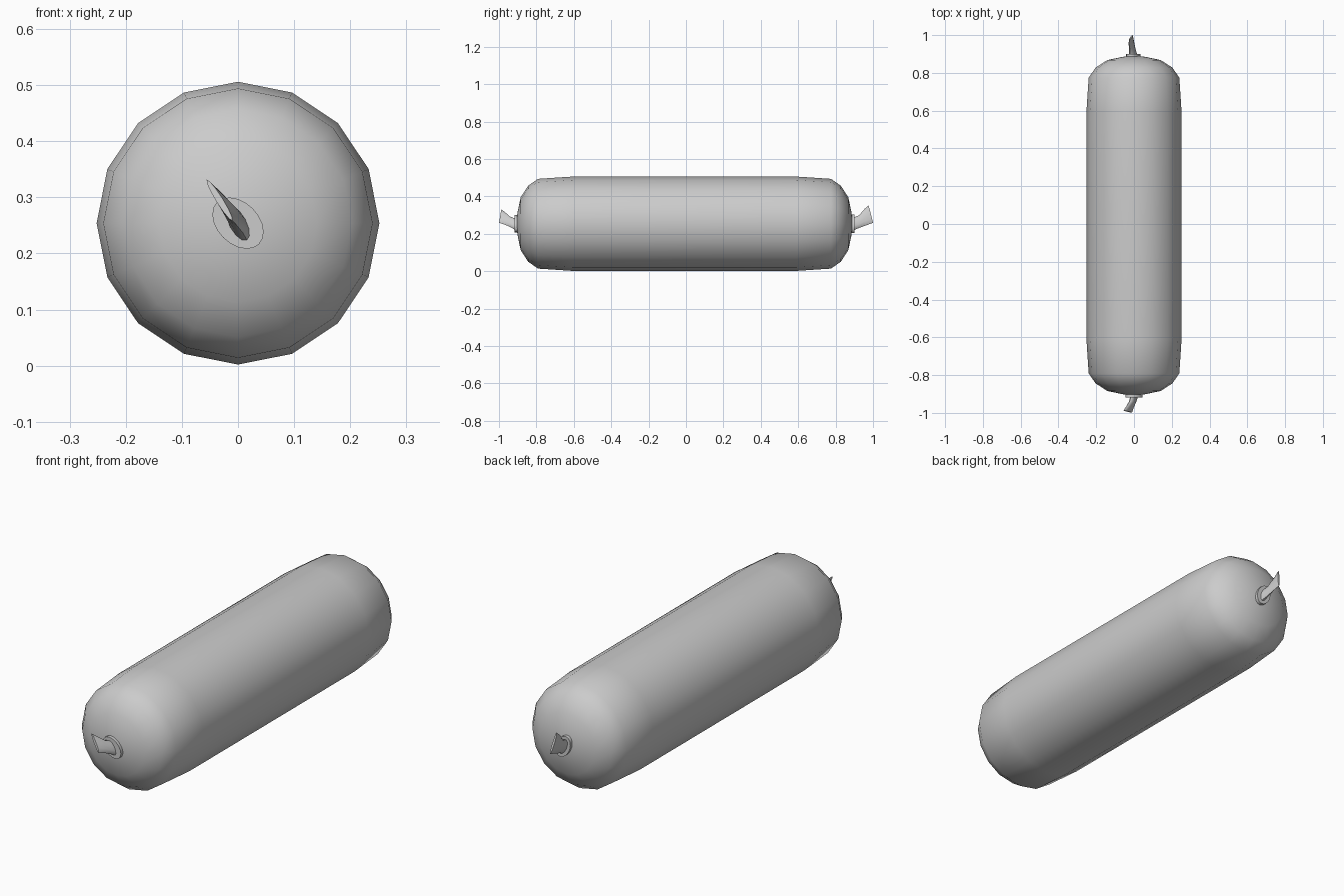
import bpy, bmesh
from math import sin, cos, pi, radians

if "Cube" in bpy.data.objects:
    bpy.data.objects.remove(bpy.data.objects["Cube"])

ZC = 0.254  # height of the long axis


def loft(name, sections, sides, angle=40):
    """Skin ellipses given as (y, cx, cz, a, b, tilt in degrees, slant)."""
    bm = bmesh.new()
    rings = []
    for y, cx, cz, a, b, tilt, slant in sections:
        t = radians(tilt)
        ring = []
        for i in range(sides):
            u = 2 * pi * i / sides
            p, q = a * cos(u), b * sin(u)
            ring.append(bm.verts.new((cx + p * cos(t) - q * sin(t),
                                      y + slant * cos(u),
                                      cz + p * sin(t) + q * cos(t))))
        rings.append(ring)
    for r0, r1 in zip(rings, rings[1:]):
        for i in range(sides):
            j = (i + 1) % sides
            bm.faces.new((r0[i], r0[j], r1[j], r1[i]))
    bm.faces.new(rings[0])
    bm.faces.new(rings[-1])
    bmesh.ops.recalc_face_normals(bm, faces=bm.faces)
    me = bpy.data.meshes.new(name)
    bm.to_mesh(me)
    bm.free()
    ob = bpy.data.objects.new(name, me)
    bpy.context.collection.objects.link(ob)
    bpy.context.view_layer.objects.active = ob
    ob.select_set(True)
    bpy.ops.object.shade_smooth_by_angle(angle=radians(angle))
    ob.select_set(False)
    return ob


# Stuffed casing: 16-sided tube with rounded ends
half = [(0.60, 0.252), (0.783, 0.240), (0.836, 0.203),
        (0.876, 0.141), (0.893, 0.060), (0.898, 0.02)]
profile = [(-y, r) for y, r in reversed(half)] + half
loft("casing", [(y - 0.008, 0, ZC, r, r, 90, 0) for y, r in profile], 16, 60)

# Oval crimp clips at both ends
loft("front_clip", [(y, 0, ZC, 0.053, 0.037, 135, 0) for y in (-0.89, -0.918)], 20)
loft("back_clip", [(y, -0.003, ZC, 0.053, 0.034, 115, 0) for y in (0.875, 0.901)], 20)

# Pinched casing tails, flattened and flared at the tip
loft("front_tail", [
    (-0.910, 0.002, 0.250, 0.035, 0.016, 118, 0),
    (-0.940, -0.007, 0.264, 0.032, 0.013, 120, 0),
    (-0.970, -0.022, 0.283, 0.038, 0.009, 121, 0.002),
    (-0.993, -0.033, 0.295, 0.043, 0.006, 122, 0.006)], 12)
loft("back_tail", [
    (0.893, -0.004, 0.252, 0.038, 0.018, 115, 0),
    (0.925, -0.009, 0.265, 0.036, 0.014, 110, 0),
    (0.960, -0.014, 0.290, 0.046, 0.009, 105, -0.004),
    (0.988, -0.016, 0.306, 0.048, 0.005, 100, -0.012)], 12)
